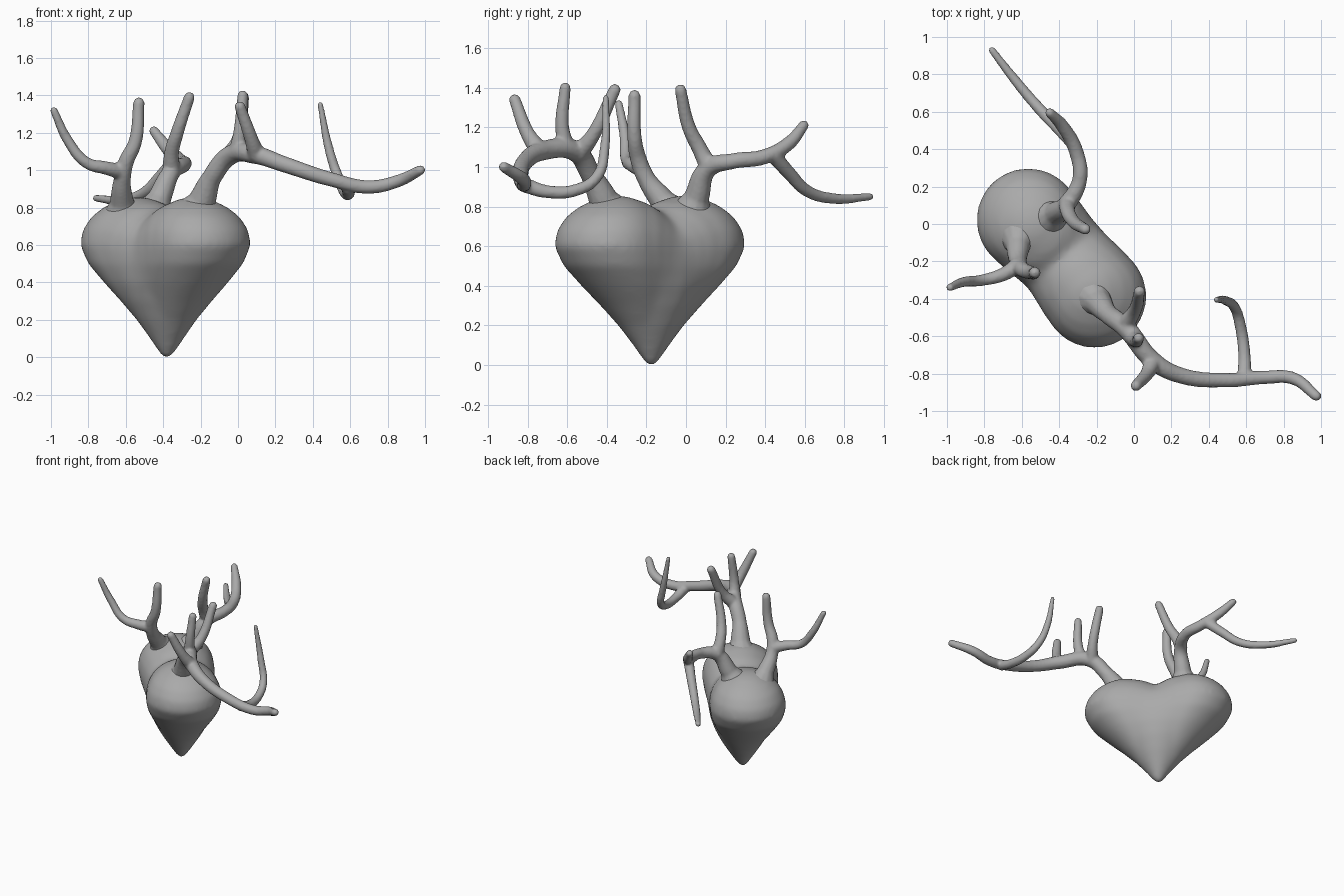
import bpy, bmesh, math
from mathutils import Vector

cube = bpy.data.objects.get("Cube")
if cube:
    bpy.data.objects.remove(cube)

grey = bpy.data.materials.new("stone_grey")
grey.use_nodes = True
COLOUR = (0.4, 0.4, 0.4, 1)
grey.diffuse_color = COLOUR
grey.node_tree.nodes["Principled BSDF"].inputs["Base Color"].default_value = COLOUR
GIRTH = 1.15  # thickness of all branches


def finish(name, bm, voxel, rounds):
    """Fuse overlapping pieces into one smooth skin."""
    mesh = bpy.data.meshes.new(name)
    bm.to_mesh(mesh)
    bm.free()
    mesh.materials.append(grey)
    obj = bpy.data.objects.new(name, mesh)
    bpy.context.collection.objects.link(obj)
    remesh = obj.modifiers.new("fuse", 'REMESH')
    remesh.mode = 'VOXEL'
    remesh.voxel_size = voxel
    remesh.use_smooth_shade = True
    smooth = obj.modifiers.new("soften", 'SMOOTH')
    smooth.factor = 0.5
    smooth.iterations = rounds


def loft(bm, rings, sides=40):
    """Closed skin through horizontal circles given as (centre, radius)."""
    loops = []
    for centre, radius in rings:
        loops.append([bm.verts.new(centre + radius * Vector((math.cos(a), math.sin(a), 0)))
                      for a in (math.tau * i / sides for i in range(sides))])
    for low, high in zip(loops, loops[1:]):
        for i in range(sides):
            j = (i + 1) % sides
            bm.faces.new((low[i], low[j], high[j], high[i]))
    bm.faces.new(loops[0][::-1])
    bm.faces.new(loops[-1])


def branch(bm, points):
    """Tapered round tube through (x, y, z, radius) points."""
    curve = bpy.data.curves.new("branch_path", 'CURVE')
    curve.dimensions = '3D'
    curve.bevel_depth = GIRTH
    curve.bevel_resolution = 4
    curve.use_fill_caps = True
    spline = curve.splines.new('BEZIER')
    spline.bezier_points.add(len(points) - 1)
    for knot, (x, y, z, radius) in zip(spline.bezier_points, points):
        knot.co = (x, y, z)
        knot.radius = radius
        knot.handle_left_type = knot.handle_right_type = 'AUTO'
    path = bpy.data.objects.new("branch_path", curve)
    bpy.context.collection.objects.link(path)
    bpy.context.view_layer.update()
    mesh = bpy.data.meshes.new_from_object(path.evaluated_get(bpy.context.evaluated_depsgraph_get()))
    bm.from_mesh(mesh)
    # Rounded tip
    *tip, radius = points[-1]
    ball = bmesh.ops.create_icosphere(bm, subdivisions=2, radius=radius * GIRTH)
    bmesh.ops.translate(bm, verts=ball["verts"], vec=tip)
    bpy.data.objects.remove(path)
    bpy.data.curves.remove(curve)
    bpy.data.meshes.remove(mesh)


def antler(name, branches):
    bm = bmesh.new()
    for points in branches:
        branch(bm, points)
    bmesh.ops.remove_doubles(bm, verts=bm.verts, dist=0.0001)
    finish(name, bm, 0.01, 4)


# Heart: a fan of leaning teardrops, from a lower core out to two full lobes
TIP = Vector((-0.38, -0.175, 0))
AXIS = Vector((0.69, -0.73, 0))
BULGE = Vector((-0.73, -0.69, 0))  # the left lobe swells toward this side
PROFILE = [  # lobe height, lobe lean, lobe radius, core height, core radius
    (0, 0, 0.026, 0, 0.026), (0.1, 0.028, 0.07, 0.1, 0.09),
    (0.2, 0.062, 0.12, 0.2, 0.152), (0.3, 0.107, 0.174, 0.3, 0.203),
    (0.4, 0.165, 0.224, 0.4, 0.237), (0.5, 0.23, 0.263, 0.5, 0.252),
    (0.6, 0.27, 0.279, 0.58, 0.25), (0.68, 0.268, 0.266, 0.64, 0.235),
    (0.75, 0.255, 0.229, 0.69, 0.2), (0.8, 0.24, 0.175, 0.725, 0.15),
    (0.84, 0.23, 0.1, 0.745, 0.09), (0.855, 0.225, 0.03, 0.755, 0.03)]
STEPS = 4
bm = bmesh.new()
for step in range(-STEPS, STEPS + 1):
    f = step / STEPS
    t = f * f * (3 - 2 * abs(f))
    loft(bm, [(TIP + AXIS * lean * f + BULGE * max(f, 0) * 0.08 * lean
               + Vector((0, 0, core_z + (z - core_z) * t)),
               core_r + (r - core_r) * t)
              for z, lean, r, core_z, core_r in PROFILE])
finish("heart", bm, 0.016, 20)

# Long antler sweeping out to the left
antler("left_antler", [
    [(-0.23, -0.38, 0.74, 0.13), (-0.19, -0.42, 0.84, 0.065), (-0.14, -0.48, 0.96, 0.046),
     (-0.04, -0.56, 1.08, 0.046), (0.1, -0.73, 1.08, 0.043), (0.25, -0.81, 1.03, 0.038),
     (0.5, -0.835, 0.95, 0.034), (0.7, -0.82, 0.91, 0.032), (0.85, -0.825, 0.94, 0.03),
     (0.975, -0.92, 1.0, 0.024)],
    [(-0.01, -0.6, 1.08, 0.04), (0.01, -0.625, 1.2, 0.031), (0.025, -0.61, 1.4, 0.025)],
    [(0.1, -0.74, 1.08, 0.042), (0.07, -0.8, 1.17, 0.032), (0.01, -0.865, 1.34, 0.026)],
    [(-0.05, -0.54, 1.07, 0.043), (0.0, -0.47, 1.16, 0.032), (0.03, -0.36, 1.39, 0.027)],
    [(0.59, -0.82, 0.91, 0.034), (0.59, -0.7, 0.875, 0.029), (0.57, -0.55, 0.885, 0.027),
     (0.54, -0.45, 0.95, 0.025), (0.49, -0.41, 1.1, 0.022), (0.44, -0.405, 1.35, 0.014)]])

# Forked antler on the right lobe, toward the front
antler("right_front_antler", [
    [(-0.61, -0.05, 0.73, 0.12), (-0.62, -0.12, 0.83, 0.056), (-0.62, -0.2, 0.94, 0.041),
     (-0.6, -0.24, 1.04, 0.037), (-0.55, -0.26, 1.15, 0.032), (-0.53, -0.26, 1.36, 0.027)],
    [(-0.62, -0.22, 0.99, 0.038), (-0.7, -0.27, 1.01, 0.032), (-0.81, -0.3, 1.04, 0.027),
     (-0.91, -0.31, 1.16, 0.024), (-0.985, -0.34, 1.32, 0.018)]])

# Branching antler on the right lobe, toward the back
antler("right_back_antler", [
    [(-0.47, 0.02, 0.73, 0.12), (-0.42, 0.055, 0.85, 0.056), (-0.355, 0.11, 0.99, 0.042),
     (-0.29, 0.24, 1.03, 0.035), (-0.31, 0.39, 1.05, 0.034), (-0.38, 0.52, 1.12, 0.031),
     (-0.45, 0.595, 1.21, 0.023)],
    [(-0.355, 0.12, 0.99, 0.042), (-0.355, 0.07, 1.09, 0.035), (-0.325, 0.015, 1.2, 0.031),
     (-0.26, -0.028, 1.39, 0.026)],
    [(-0.33, 0.44, 1.06, 0.034), (-0.41, 0.52, 0.97, 0.03), (-0.5, 0.61, 0.88, 0.027),
     (-0.62, 0.75, 0.84, 0.024), (-0.76, 0.93, 0.85, 0.017)]])
